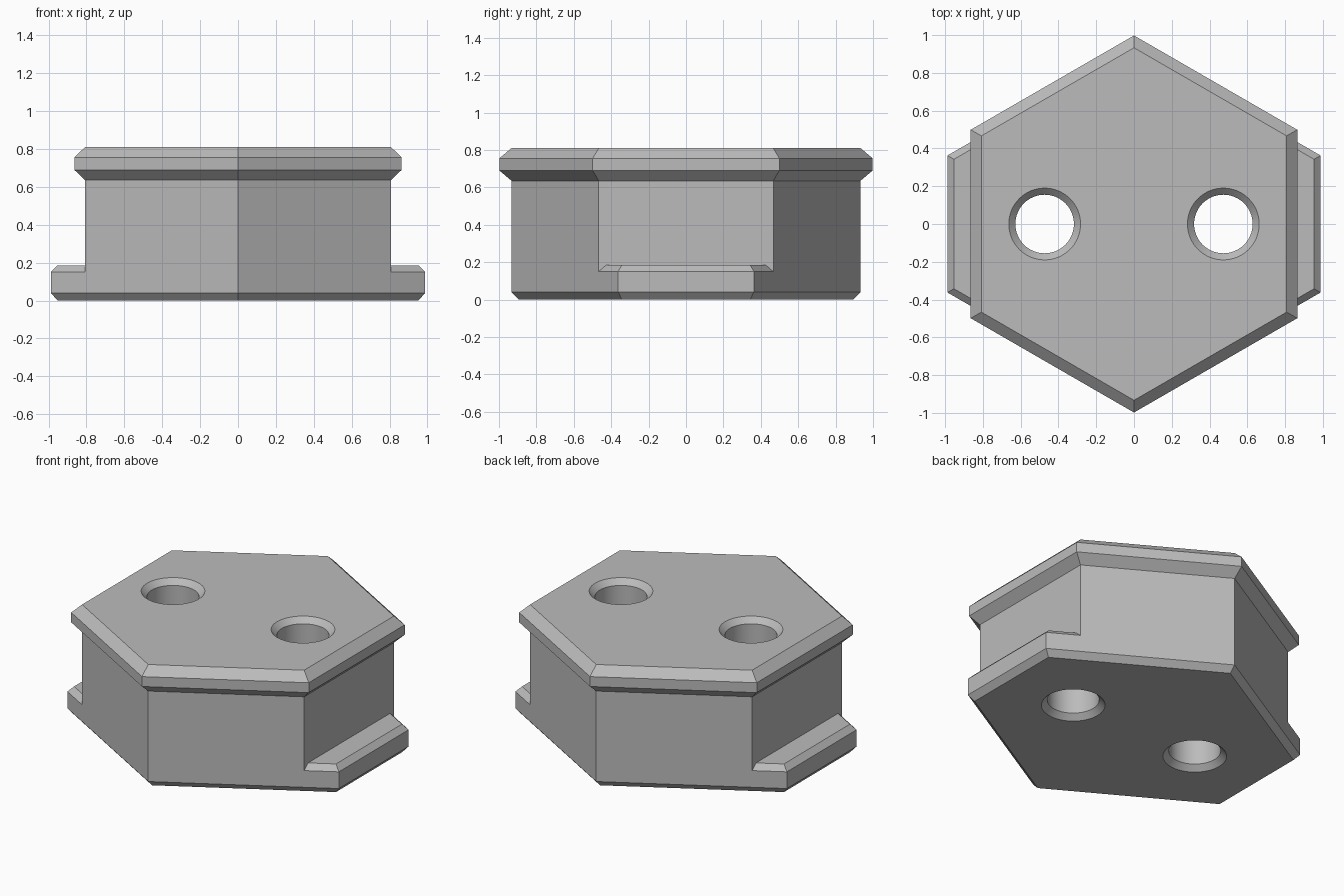
import bpy
import bmesh
import math

cube = bpy.data.objects.get("Cube")
if cube:
    bpy.data.objects.remove(cube, do_unlink=True)

SLOPE = math.tan(math.radians(30))

grey = bpy.data.materials.new("light grey")
grey.use_nodes = True
COLOUR = (0.5, 0.5, 0.5, 1)
grey.diffuse_color = COLOUR
grey.node_tree.nodes["Principled BSDF"].inputs["Base Color"].default_value = COLOUR


def hexagon(apex, half_width):
    """Pointed along y, cut flat at x = +-half_width."""
    y = apex - half_width * SLOPE
    return [(0, -apex), (half_width, -y), (half_width, y),
            (0, apex), (-half_width, y), (-half_width, -y)]


def circle(radius, cx, sides=64):
    angles = [2 * math.pi * i / sides for i in range(sides)]
    return [(cx + radius * math.cos(a), radius * math.sin(a)) for a in angles]


def loft(name, sections):
    """Closed solid through a stack of (z, outline) sections."""
    bm = bmesh.new()
    rings = [[bm.verts.new((x, y, z)) for x, y in outline] for z, outline in sections]
    bm.faces.new(rings[0][::-1])
    bm.faces.new(rings[-1])
    for low, high in zip(rings, rings[1:]):
        for i in range(len(low)):
            j = (i + 1) % len(low)
            bm.faces.new((low[i], low[j], high[j], high[i]))
    mesh = bpy.data.meshes.new(name)
    bm.to_mesh(mesh)
    bm.free()
    mesh.materials.append(grey)
    obj = bpy.data.objects.new(name, mesh)
    bpy.context.collection.objects.link(obj)
    return obj


def combine(target, other, operation):
    bpy.context.view_layer.objects.active = target
    mod = target.modifiers.new(operation.lower(), 'BOOLEAN')
    mod.operation = operation
    mod.solver = 'EXACT'
    mod.object = other
    bpy.ops.object.modifier_apply(modifier=mod.name)
    bpy.data.objects.remove(other, do_unlink=True)


# Hexagonal body with a chamfered rim
WALL, RIM, TOP = 0.933, 0.998, 0.81
body = loft("hex_block", [(z, hexagon(r, r * math.cos(math.radians(30)))) for z, r in
                          [(0.15, WALL), (0.635, WALL), (0.69, RIM), (0.755, RIM), (TOP, WALL)]])

# Chamfered base that extends into a tab on each side
base = loft("base", [(z, hexagon(apex, width)) for z, apex, width in
                     [(0, 0.893, 0.953), (0.04, WALL, 0.988),
                      (0.15, WALL, 0.988), (0.185, 0.893, 0.953)]])
combine(body, base, 'UNION')

# Two through holes, countersunk at both ends
for side in (-1, 1):
    cutter = loft("hole_cutter", [(z, circle(r, side * 0.473)) for z, r in
                                  [(-0.035, 0.225), (0.035, 0.155),
                                   (TOP - 0.035, 0.155), (TOP + 0.035, 0.225)]])
    combine(body, cutter, 'DIFFERENCE')

# Merge coplanar faces and smooth only the hole walls
bm = bmesh.new()
bm.from_mesh(body.data)
bmesh.ops.remove_doubles(bm, verts=bm.verts, dist=0.0001)
bmesh.ops.dissolve_limit(bm, angle_limit=math.radians(0.5), verts=bm.verts, edges=bm.edges)
bm.to_mesh(body.data)
bm.free()
bpy.ops.object.select_all(action='DESELECT')
body.select_set(True)
bpy.context.view_layer.objects.active = body
bpy.ops.object.shade_smooth_by_angle(angle=math.radians(30))
